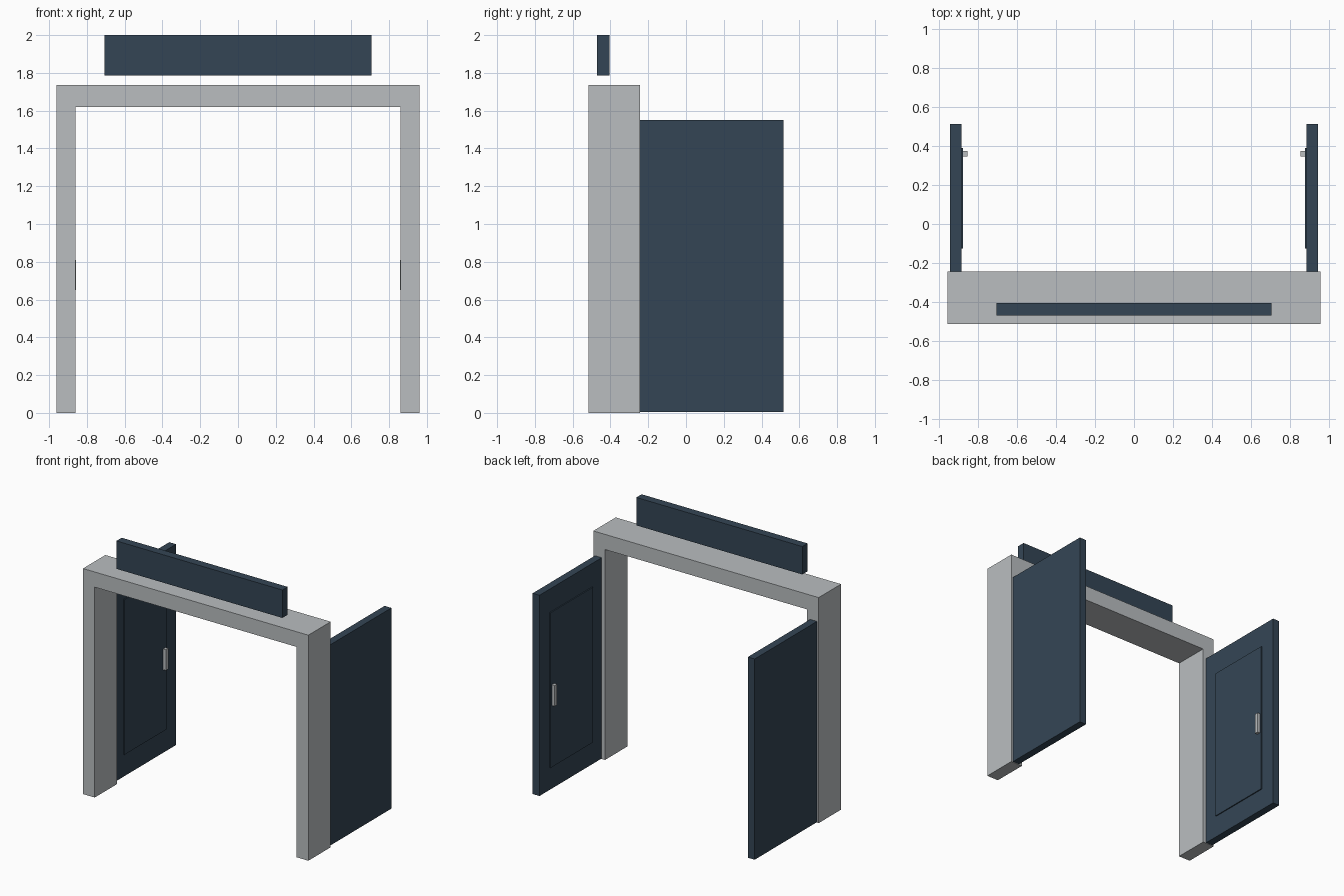
import bpy, bmesh

if "Cube" in bpy.data.objects:
    bpy.data.objects.remove(bpy.data.objects["Cube"])


def material(name, rgb):
    m = bpy.data.materials.new(name)
    m.diffuse_color = (*rgb, 1)
    m.use_nodes = True
    m.node_tree.nodes["Principled BSDF"].inputs["Base Color"].default_value = m.diffuse_color
    return m


GREY = material("light_grey", (0.49, 0.515, 0.53))
BLUE = material("dark_slate_blue", (0.034, 0.06, 0.091))


def extrude_profile(name, points, y0, y1, mat):
    """Flat x/z outline extruded from y0 to y1."""
    bm = bmesh.new()
    face = bm.faces.new([bm.verts.new((x, y0, z)) for x, z in points])
    geom = bmesh.ops.extrude_face_region(bm, geom=[face])["geom"]
    verts = [g for g in geom if isinstance(g, bmesh.types.BMVert)]
    bmesh.ops.translate(bm, verts=verts, vec=(0, y1 - y0, 0))
    bmesh.ops.recalc_face_normals(bm, faces=bm.faces)
    mesh = bpy.data.meshes.new(name)
    bm.to_mesh(mesh)
    bm.free()
    mesh.materials.append(mat)
    obj = bpy.data.objects.new(name, mesh)
    bpy.context.collection.objects.link(obj)
    return obj


def box(name, x, y, z, mat):
    outline = [(x[0], z[0]), (x[1], z[0]), (x[1], z[1]), (x[0], z[1])]
    return extrude_profile(name, outline, y[0], y[1], mat)


# Door frame: two posts and lintel in one piece
right = [(0.86, 1.62), (0.86, 0), (0.96, 0), (0.96, 1.737)]
left = [(-x, z) for x, z in reversed(right)]
extrude_profile("door_frame", right + left, -0.515, -0.243, GREY)

# Blank sign board above the lintel
box("sign_board", (-0.707, 0.707), (-0.47, -0.406), (1.785, 2.0), BLUE)

# Open doors with raised panel and handle on the inner faces
for side, s in (("left", -1), ("right", 1)):
    def span(a, b):
        return sorted((s * a, s * b))
    box(side + "_door", span(0.888, 0.946), (-0.243, 0.515), (0.004, 1.55), BLUE)
    box(side + "_door_panel", span(0.88, 0.888), (-0.126, 0.39), (0.175, 1.37), BLUE)
    box(side + "_door_handle", span(0.857, 0.88), (0.346, 0.376), (0.65, 0.81), GREY)
